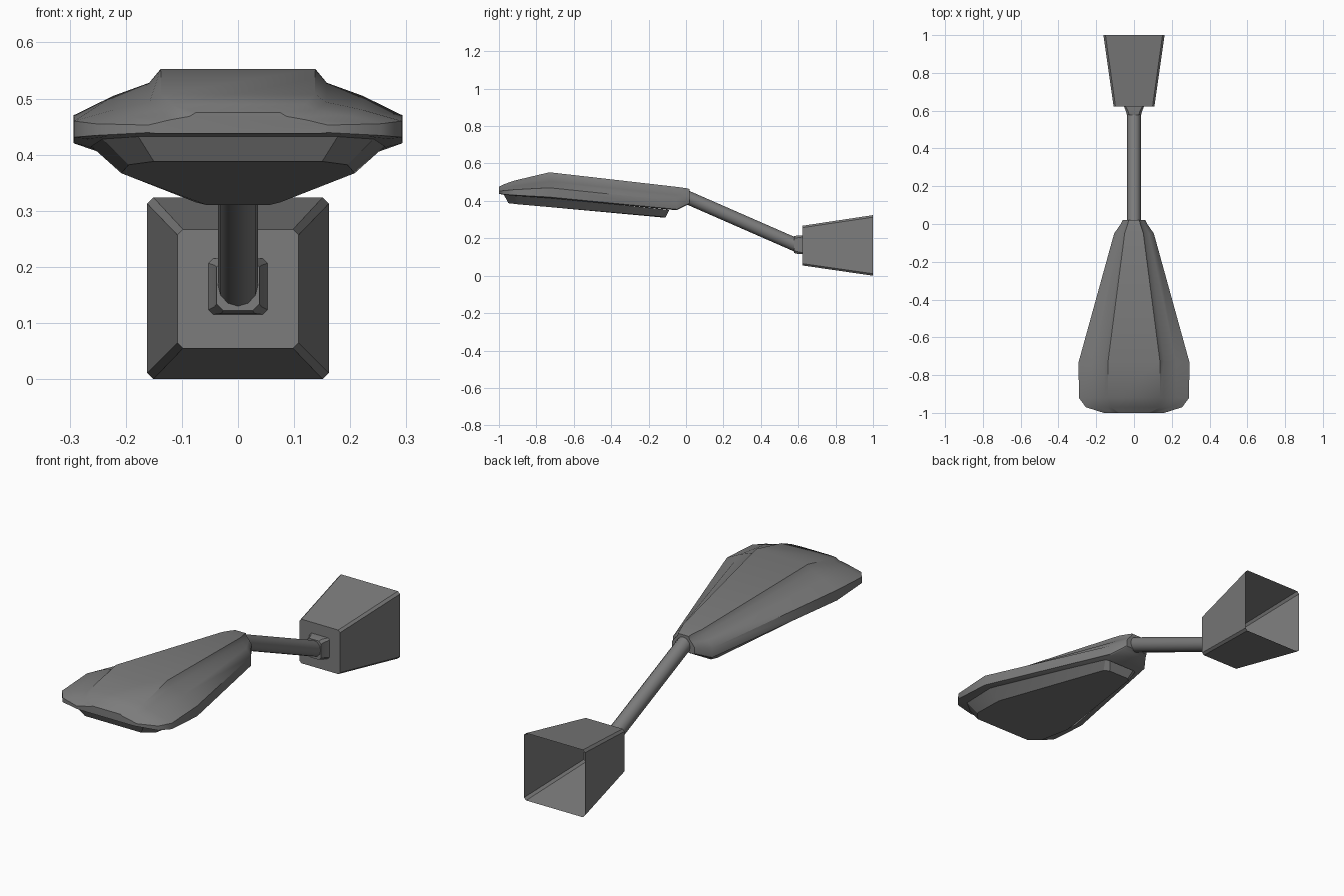
import bpy, bmesh, math
from mathutils import Vector

cube = bpy.data.objects.get("Cube")
if cube:
    bpy.data.objects.remove(cube, do_unlink=True)

grey = bpy.data.materials.new("metal_grey")
grey.use_nodes = True
COLOUR = (0.2, 0.2, 0.2, 1)
grey.diffuse_color = COLOUR
grey.node_tree.nodes["Principled BSDF"].inputs["Base Color"].default_value = COLOUR


def loft(name, rings, caps=(True, True), angle=30):
    """Skin a list of equal closed rings, with optional end caps."""
    bm = bmesh.new()
    loops = [[bm.verts.new(p) for p in ring] for ring in rings]
    n = len(loops[0])
    for a, b in zip(loops, loops[1:]):
        for i in range(n):
            j = (i + 1) % n
            bm.faces.new((a[i], a[j], b[j], b[i]))
    for cap, loop in zip(caps, (loops[0], loops[-1])):
        if cap:
            bm.faces.new(loop)
    bmesh.ops.recalc_face_normals(bm, faces=bm.faces)
    mesh = bpy.data.meshes.new(name)
    bm.to_mesh(mesh)
    bm.free()
    mesh.materials.append(grey)
    obj = bpy.data.objects.new(name, mesh)
    bpy.context.collection.objects.link(obj)
    bpy.ops.object.select_all(action="DESELECT")
    obj.select_set(True)
    bpy.context.view_layer.objects.active = obj
    bpy.ops.object.shade_smooth_by_angle(angle=math.radians(angle))
    return obj


def mirrored(half):
    """Close a half outline by mirroring it across x = 0."""
    return half + [(-x, y, z) for x, y, z in reversed(half)]


def chamfered(y, w, h, z, c):
    """Chamfered rectangle facing along y."""
    return mirrored([(w - c, y, z + h), (w, y, z + h - c),
                     (w, y, z - h + c), (w - c, y, z - h)])


# Lamp housing: one shoulder profile scaled along the length
# (y, half width, bottom, top)
sections = [(-1.0, 0.16, 0.438, 0.475), (-0.97, 0.255, 0.432, 0.49),
            (-0.92, 0.292, 0.428, 0.508), (-0.73, 0.293, 0.415, 0.553),
            (-0.05, 0.105, 0.35, 0.475), (0.0, 0.07, 0.375, 0.468),
            (0.02, 0.06, 0.385, 0.463)]
profile = [(0.47, 1), (0.54, 0.82), (0.76, 0.65), (1, 0.4), (1, 0.04), (0.92, 0)]
loft("lamp_housing", [
    mirrored([(w * u, y, lo + (hi - lo) * v) for u, v in profile])
    for y, w, lo, hi in sections], angle=40)

# Lens cover: tapered tray hanging below the housing
rim = [(0.18, -0.975, 0.436), (0.245, -0.92, 0.431), (0.265, -0.73, 0.418),
       (0.09, -0.1, 0.353), (0.07, -0.09, 0.35)]
floor = [(0.15, -0.95, 0.388), (0.195, -0.9, 0.382), (0.208, -0.73, 0.367),
         (0.075, -0.13, 0.315), (0.055, -0.11, 0.31)]
loft("lens_cover", [mirrored(rim), mirrored(floor)], angle=20)

# Sloping arm tube between the housing and the wall socket
start, end = Vector((0, -0.03, 0.435)), Vector((0, 0.61, 0.155))
along = (end - start).normalized()
side = Vector((1, 0, 0))
up = side.cross(along)
SIDES, RADIUS = 12, 0.036
turns = [2 * math.pi * i / SIDES for i in range(SIDES)]
loft("arm", [[p + RADIUS * (side * math.cos(t) + up * math.sin(t)) for t in turns]
             for p in (start, end)], angle=40)

# Socket collar
loft("arm_socket", [chamfered(0.577, 0.038, 0.045, 0.167, 0.012),
                    chamfered(0.595, 0.042, 0.049, 0.166, 0.012),
                    chamfered(0.625, 0.054, 0.05, 0.165, 0.008)])

# Wall mount: tapered box, open at the back
loft("wall_mount", [chamfered(0.622, 0.108, 0.106, 0.161, 0.01),
                    chamfered(1.0, 0.162, 0.162, 0.162, 0.011)],
     caps=(True, False), angle=25)
